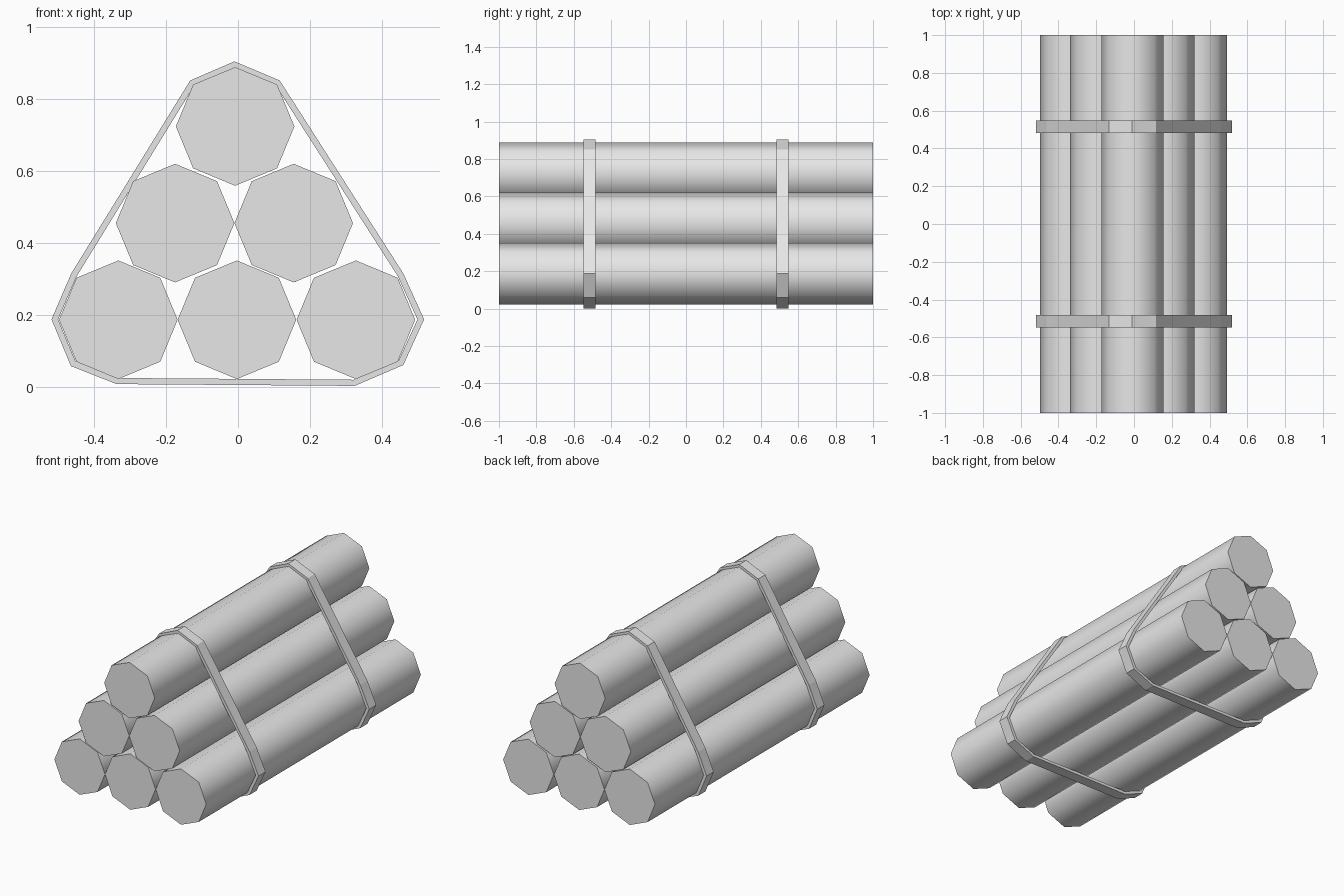
import bpy
import bmesh
from math import pi, radians
from mathutils import Matrix, Vector

cube = bpy.data.objects.get("Cube")
if cube:
    bpy.data.objects.remove(cube, do_unlink=True)

RADIUS = 0.165
LENGTH = 2.0
STRAP_WIDTH = 0.066
STRAP_THICKNESS = 0.017

grey = bpy.data.materials.new("light grey")
grey.use_nodes = True
grey.diffuse_color = (0.8, 0.8, 0.8, 1)
grey.node_tree.nodes["Principled BSDF"].inputs["Base Color"].default_value = grey.diffuse_color


def add_object(name, bm, location):
    mesh = bpy.data.meshes.new(name)
    bm.to_mesh(mesh)
    bm.free()
    mesh.materials.append(grey)
    obj = bpy.data.objects.new(name, mesh)
    obj.location = location
    bpy.context.collection.objects.link(obj)
    return obj


def add_pipe(name, x, z):
    """Eight-sided log along y, with a corner pointing straight up."""
    bm = bmesh.new()
    bmesh.ops.create_cone(bm, cap_ends=True, segments=8, radius1=RADIUS,
                          radius2=RADIUS, depth=LENGTH,
                          matrix=Matrix.Rotation(pi / 2, 4, "X"))
    obj = add_object(name, bm, (x, 0, z))
    bpy.ops.object.select_all(action="DESELECT")
    obj.select_set(True)
    bpy.context.view_layer.objects.active = obj
    bpy.ops.object.shade_smooth_by_angle(angle=radians(60))


def add_strap(name, outline, y):
    """Flat band around the stack, thickened inwards."""
    bm = bmesh.new()
    half = STRAP_WIDTH / 2
    front = [bm.verts.new(Vector((x, -half, z))) for x, z in outline]
    back = [bm.verts.new(Vector((x, half, z))) for x, z in outline]
    for i in range(len(outline)):
        j = (i + 1) % len(outline)
        bm.faces.new((front[i], front[j], back[j], back[i]))
    obj = add_object(name, bm, (0, y, 0))
    solid = obj.modifiers.new("thickness", "SOLIDIFY")
    solid.thickness = STRAP_THICKNESS
    solid.offset = -1
    solid.use_even_offset = True


# Stacked logs, three rows
rows = {
    "bottom": (0.186, (-0.333, -0.003, 0.328)),
    "middle": (0.455, (-0.175, 0.155)),
    "top": (0.724, (-0.008,)),
}
for row, (z, centres) in rows.items():
    for number, x in enumerate(centres, 1):
        add_pipe(f"{row}_log_{number}", x, z)

# Straps, outline runs clockwise from the top corner
outline = [(-0.01, 0.905), (0.116, 0.852), (0.46, 0.315), (0.518, 0.187),
           (0.46, 0.06), (0.325, 0.002), (-0.338, 0.007), (-0.465, 0.057),
           (-0.519, 0.187), (-0.464, 0.315), (-0.133, 0.852)]
add_strap("front_strap", outline, -0.516)
add_strap("back_strap", outline, 0.516)
